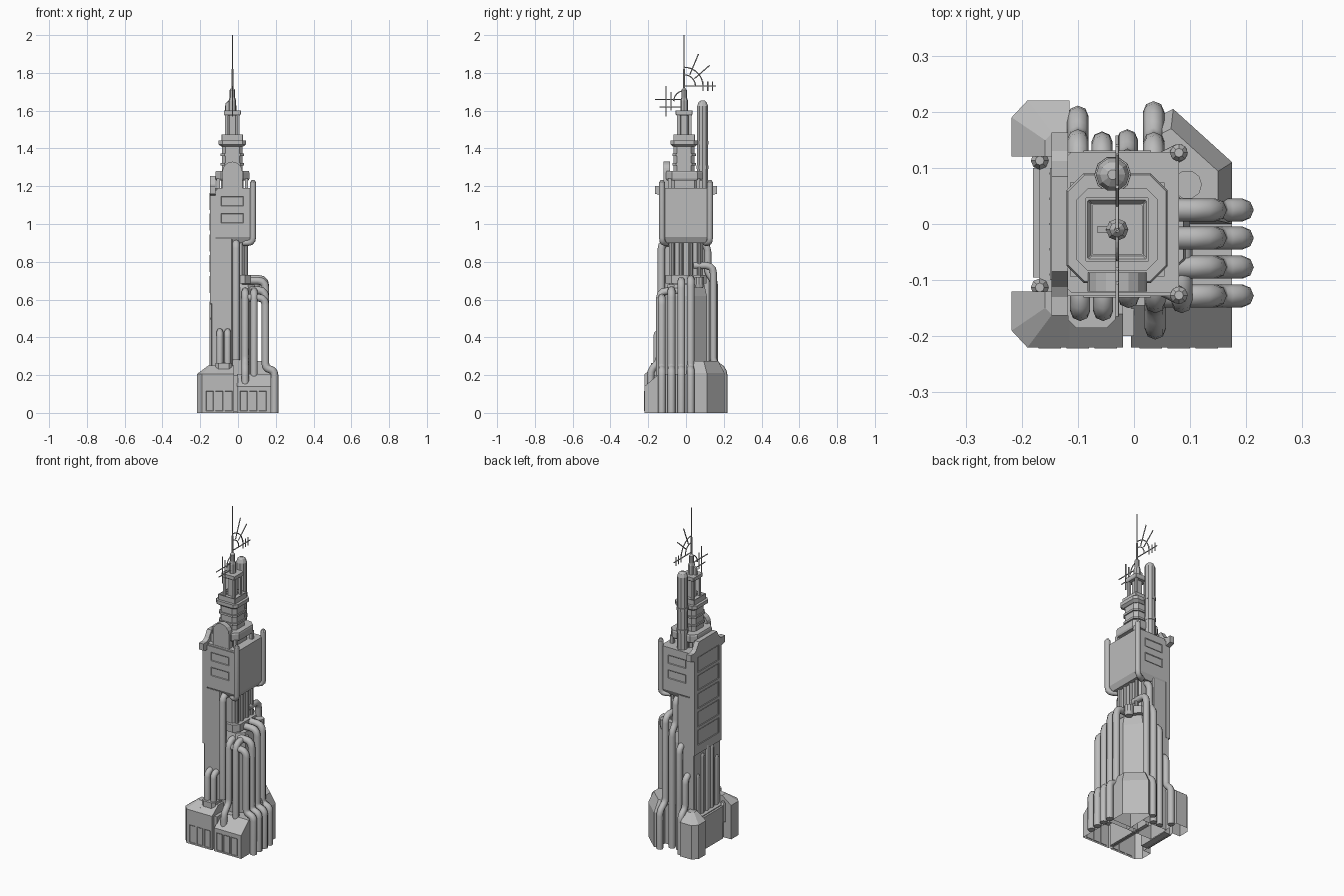
import bpy, bmesh, math
from mathutils import Vector

if bpy.data.objects.get("Cube"):
    bpy.data.objects.remove(bpy.data.objects["Cube"], do_unlink=True)
grey = bpy.data.materials.new("stone_grey")
grey.use_nodes = True
grey.diffuse_color = (0.5, 0.5, 0.5, 1)
grey.node_tree.nodes["Principled BSDF"].inputs["Base Color"].default_value = grey.diffuse_color
CX, CY = -0.03, -0.01          # axis of the upper tower

def add(name, mesh):
    mesh.materials.clear()
    mesh.materials.append(grey)
    ob = bpy.data.objects.new(name, mesh)
    bpy.context.collection.objects.link(ob)

def loft(name, poly, levels, centre=(0, 0), axis="z", bottom=True):
    """Stack scaled copies of an outline; levels are (height, scale)."""
    turn = {"x": lambda a, b, h: (h, a, b), "y": lambda a, b, h: (a, h, b),
            "z": lambda a, b, h: (a, b, h)}[axis]
    bm = bmesh.new()
    rings = [[bm.verts.new(turn(centre[0] + (a - centre[0]) * s, centre[1] + (b - centre[1]) * s, h))
              for a, b in poly] for h, s in levels]
    for lo, hi in zip(rings, rings[1:]):
        for i in range(len(poly)):
            bm.faces.new((lo[i - 1], lo[i], hi[i], hi[i - 1]))
    for ring in [rings[-1]] + [rings[0]] * bottom:
        bm.faces.new(ring)
    bmesh.ops.recalc_face_normals(bm, faces=bm.faces)
    mesh = bpy.data.meshes.new(name)
    bm.to_mesh(mesh)
    bm.free()
    add(name, mesh)
    return mesh

def oct_outline(x0, x1, y0, y1, c):
    return [(x0 + c, y0), (x1 - c, y0), (x1, y0 + c), (x1, y1 - c),
            (x1 - c, y1), (x0 + c, y1), (x0, y1 - c), (x0, y0 + c)]

def block(name, x0, x1, y0, y1, z0, z1, c=0.0, bottom=True):
    poly = oct_outline(x0, x1, y0, y1, c) if c else [(x0, y0), (x1, y0), (x1, y1), (x0, y1)]
    return loft(name, poly, [(z0, 1), (z1, 1)], bottom=bottom)

def turned(name, x, y, r, levels, sides=10):
    angles = [math.tau * i / sides for i in range(sides)]
    loft(name, [(x + r * math.cos(a), y + r * math.sin(a)) for a in angles], levels, (x, y))

def pipe(name, pts, r, fillet=0.04):
    """Tube along a path with rounded corners."""
    pts = [Vector(p) for p in pts]
    path = [pts[0]]
    for a, b, c in zip(pts, pts[1:], pts[2:]):
        u, v = a - b, c - b
        d = min(fillet, u.length / 2, v.length / 2)
        p, q = b + u.normalized() * d, b + v.normalized() * d
        path += [p.lerp(b, t).lerp(b.lerp(q, t), t) for t in (0, 0.33, 0.67, 1)]
    path.append(pts[-1])
    cu = bpy.data.curves.new(name, "CURVE")
    cu.dimensions = "3D"
    cu.bevel_depth, cu.bevel_resolution, cu.use_fill_caps = r, 2, True
    sp = cu.splines.new("POLY")
    sp.points.add(len(path) - 1)
    for pt, co in zip(sp.points, path):
        pt.co = (*co, 1)
    tmp = bpy.data.objects.new(name + "_path", cu)
    bpy.context.collection.objects.link(tmp)
    mesh = bpy.data.meshes.new_from_object(tmp.evaluated_get(bpy.context.evaluated_depsgraph_get()))
    bpy.data.objects.remove(tmp, do_unlink=True)
    add(name, mesh)

def panel(name, x0, x1, y0, y1, z0, z1, normal):
    """Thin plate with a recessed middle on its outer face."""
    mesh = block(name, x0, x1, y0, y1, z0, z1)
    bm = bmesh.new()
    bm.from_mesh(mesh)
    face = max(bm.faces, key=lambda f: f.normal.dot(Vector(normal)))
    bmesh.ops.inset_region(bm, faces=[face], thickness=0.007)
    bmesh.ops.translate(bm, verts=face.verts, vec=Vector(normal) * -0.005)
    bm.to_mesh(mesh)
    bm.free()

# Base walls, open underneath, with sloping roofs
loft("west_base", [(-0.19, -0.22), (-0.02, -0.22), (-0.02, 0.13), (-0.115, 0.13), (-0.115, 0.22),
                   (-0.19, 0.22), (-0.218, 0.19), (-0.218, 0.125), (-0.168, 0.125),
                   (-0.168, -0.12), (-0.218, -0.12), (-0.218, -0.19)], [(0, 1), (0.205, 1)], bottom=False)
block("west_ledge", -0.18, -0.13, -0.095, 0.1, 0.005, 0.2)
for s in (-1, 1):
    loft("corner_roof", [(-0.115, s * 0.12), (-0.218, s * 0.12), (-0.218, s * 0.19), (-0.19, s * 0.22),
                         (-0.115, s * 0.22)], [(0.205, 1), (0.25, 0.42)], (-0.115, s * 0.12))
    turned("west_stub", -0.168, s * 0.113, 0.016, [(0.1, 1), (0.205, 1), (0.22, 0.5)], 8)
loft("front_roof", [(-0.22, 0.205), (-0.16, 0.25), (-0.1, 0.25), (-0.1, 0.205)],
     [(-0.115, 1), (-0.02, 1)], axis="x")
block("east_base", -0.005, 0.175, -0.22, 0.03, 0, 0.14, bottom=False)
loft("east_roof", [(-0.22, 0.14), (-0.145, 0.205), (0.03, 0.205), (0.03, 0.14)],
     [(-0.005, 1), (0.175, 1)], axis="x")
loft("rear_buttress", [(0.175, 0.0), (0.175, 0.11), (0.07, 0.205), (0.05, 0.195), (0.045, 0.0)],
     [(0, 1), (0.21, 1), (0.275, 0.8)], (0.05, 0.03), bottom=False)
block("rear_base", -0.12, 0.05, 0.0, 0.13, 0, 0.24, bottom=False)
block("base_joint", -0.022, 0.0, -0.2, 0.1, 0.005, 0.2)
for x in (-0.15, -0.10, -0.05, 0.03, 0.08, 0.13):
    panel("facade_bay", x - 0.02, x + 0.02, -0.222, -0.216, 0.01, 0.115, (0, -1, 0))

# Lower shaft, with its rear east corner cut off
block("west_shaft", -0.142, -0.03, -0.126, 0.126, 0.2, 0.92, 0.005)
loft("lower_shaft", [(-0.1, -0.11), (0.06, -0.11), (0.1, -0.07), (0.1, 0.025), (0.03, 0.11), (-0.1, 0.11)],
     [(0.15, 1), (0.62, 1), (0.68, 0.88)])
block("shaft_collar", -0.12, 0.068, -0.108, 0.108, 0.685, 0.73, 0.03)
block("neck", -0.12, 0.042, -0.09, 0.09, 0.67, 0.93, 0.02)
for y in (-0.07, -0.025, 0.025, 0.07):
    turned("neck_column", 0.042, y, 0.011, [(0.73, 1), (0.92, 1)], 8)
turned("side_drum", 0.095, 0.07, 0.026, [(0.66, 0.8), (0.68, 1), (0.72, 1)])

# Upper block with framed windows
loft("upper_block", oct_outline(-0.142, 0.08, -0.128, 0.128, 0.012),
     [(0.9, 0.88), (0.93, 1), (1.18, 1)], (-0.05, 0))
for s in (-1, 1):
    y0, y1 = sorted((s * 0.122, s * 0.131))
    for z in (1.03, 1.12):
        panel("block_window", -0.09, 0.03, y0, y1, z - 0.025, z + 0.025, (0, s, 0))
    y = s * 0.127
    pipe("corner_pipe", [(0.03, y * 0.8, 0.9), (0.08, y, 0.9), (0.08, y, 1.22)], 0.016)
    turned("corner_pipe_cap", 0.08, y, 0.016, [(1.22, 1), (1.232, 0.5)], 8)

# West slab with scrolled crest, stacked panels and pipes below
half = [(0.128, 0.58), (0.128, 1.15), (0.163, 1.16), (0.163, 1.2), (0.13, 1.2), (0.112, 1.21),
        (0.1, 1.23), (0.085, 1.254)]
loft("west_slab", half + [(-a, b) for a, b in reversed(half)], [(-0.147, 1), (-0.118, 1)], axis="x")
for i in range(5):
    z = 0.68 + i * 0.11
    panel("slab_panel", -0.15, -0.142, -0.1, 0.1, z - 0.045, z + 0.045, (-1, 0, 0))
for y, top in zip((-0.09, -0.045, 0.0, 0.045, 0.09), (0.5, 0.58, 0.6, 0.56, 0.45)):
    pipe("west_pipe", [(-0.1, y, top), (-0.133, y, top), (-0.133, y, 0.2)], 0.018)

# East pipes stepping out over the base
for y, top in zip((0.025, -0.025, -0.077, -0.128), (0.71, 0.7, 0.65, 0.61)):
    pipe("east_pipe", [(0.04, y, top), (0.145, y, top), (0.145, y, 0.235), (0.193, y, 0.225),
                       (0.193, y, 0)], 0.0205)

# Front pipes
pipe("front_riser", [(-0.01, -0.07, 0.9), (-0.01, -0.13, 0.9), (-0.01, -0.13, 0.28)], 0.02)
pipe("front_outer_pipe", [(0.038, -0.04, 0.645), (0.038, -0.14, 0.645), (0.038, -0.14, 0.27),
                          (0.038, -0.187, 0.23), (0.038, -0.187, 0.14)], 0.019)
pipe("front_inner_pipe", [(0.085, -0.04, 0.645), (0.085, -0.14, 0.645), (0.085, -0.14, 0.15)], 0.019)
for x in (-0.096, -0.055):
    pipe("front_short_pipe", [(x, -0.1, 0.43), (x, -0.155, 0.43), (x, -0.155, 0.22)], 0.018)
block("front_pipe_seat", -0.118, -0.033, -0.185, -0.1, 0.2, 0.265, 0.015)

# Back pipes
for x, top, y, foot in ((-0.057, 0.62, 0.145, 0.146), (-0.1, 0.45, 0.15, 0.192), (0.035, 0.78, 0.145, 0.2)):
    pipe("back_pipe", [(x, 0.04, top), (x, y, top), (x, y, 0.26), (x, foot, 0.23), (x, foot, 0)], 0.019)
pipe("back_riser", [(-0.012, 0.04, 0.89), (-0.012, 0.115, 0.89), (-0.012, 0.115, 0.74),
                    (-0.012, 0.15, 0.7), (-0.012, 0.15, 0)], 0.019)

# Terrace above the block
block("terrace_slab", -0.118, 0.08, -0.122, 0.128, 1.17, 1.19, 0.006)
block("terrace_core", -0.09, 0.03, -0.08, 0.065, 1.19, 1.25, 0.02)
for x in (-0.105, -0.055, -0.005, 0.045):
    for y in (-0.085, 0.065):
        block("terrace_post", x - 0.009, x + 0.009, y - 0.009, y + 0.009, 1.19, 1.24)
loft("terrace_roof", oct_outline(-0.12, 0.06, -0.105, 0.09, 0.03),
     [(1.23, 0.95), (1.24, 1), (1.272, 1), (1.28, 0.97)], (CX, CY))
arch = [(CX - 0.053, 1.18), (CX + 0.053, 1.18)] + [
    (CX + 0.053 * math.cos(math.pi * i / 8), 1.277 + 0.053 * math.sin(math.pi * i / 8)) for i in range(9)]
loft("front_arch_plate", arch, [(-0.12, 1), (-0.086, 1)], axis="y")
turned("chimney", -0.038, 0.088, 0.03, [(1.18, 1), (1.29, 1), (1.29, 1.1), (1.31, 1.1), (1.31, 1),
       (1.42, 1), (1.42, 1.08), (1.44, 1.08), (1.44, 1), (1.625, 1), (1.645, 0.75), (1.655, 0.3)])

# Upper tower
for name, h, c, levels in (
        ("drum", 0.055, 0.018, [(1.27, 1), (1.43, 1)]),
        ("lower_drum_band", 0.062, 0.02, [(1.31, 1), (1.322, 1)]),
        ("upper_drum_band", 0.062, 0.02, [(1.36, 1), (1.372, 1)]),
        ("drum_cornice", 0.073, 0.02, [(1.41, 0.8), (1.422, 1), (1.443, 1)]),
        ("lantern_base", 0.057, 0.002, [(1.44, 1), (1.473, 1), (1.473, 0.92), (1.465, 0.82)]),
        ("lantern_core", 0.022, 0.006, [(1.46, 1), (1.59, 1)]),
        ("lantern_roof", 0.045, 0.002, [(1.575, 0.9), (1.582, 1), (1.6, 1)])):
    loft(name, oct_outline(CX - h, CX + h, CY - h, CY + h, c), levels, (CX, CY))
for x in (CX - 0.031, CX + 0.031):
    for y in (CY - 0.031, CY + 0.031):
        block("lantern_post", x - 0.007, x + 0.007, y - 0.007, y + 0.007, 1.46, 1.59)
turned("spire", CX, CY, 0.02, [(1.6, 1), (1.655, 1), (1.67, 0.7), (1.71, 0.7), (1.72, 0.27),
                               (1.82, 0.25), (1.82, 0.14), (2.0, 0.12)], 8)
loft("spire_fin", [(CX - 0.035, 1.6), (CX, 1.6), (CX, 1.69), (CX - 0.02, 1.65), (CX - 0.035, 1.64)],
     [(CY - 0.006, 1), (CY + 0.006, 1)], axis="y")

# Aerials, all in the plane of the spire
def arc(ry, rz, z):
    turns = [i * math.pi / 16 for i in range(9)]
    return [(CY + ry * math.sin(a), z + rz * math.cos(a)) for a in turns]

aerials = {"front_aerial": [[(CY, 1.66), (-0.165, 1.66)], [(CY, 1.62), (-0.14, 1.62)]],
           "front_aerial_bar": [[(-0.105, 1.57), (-0.105, 1.73)], [(-0.08, 1.6), (-0.08, 1.7)]],
           "rear_aerial": [[(CY, 1.73), (0.158, 1.73)]],
           "rear_aerial_bar": [[(y, 1.705), (y, 1.755)] for y in (0.09, 0.115, 0.14)],
           "dish_arc": [arc(0.06, 0.06, 1.73), arc(0.1, 0.1, 1.73), arc(-0.055, 0.055, 1.65)],
           "dish_ray": [[(0.02, 1.79), (0.066, 1.9)], [(0.045, 1.77), (0.125, 1.84)]]}
for name, rods in aerials.items():
    for points in rods:
        pipe(name, [(CX, y, z) for y, z in points], 0.003, 0.001)
